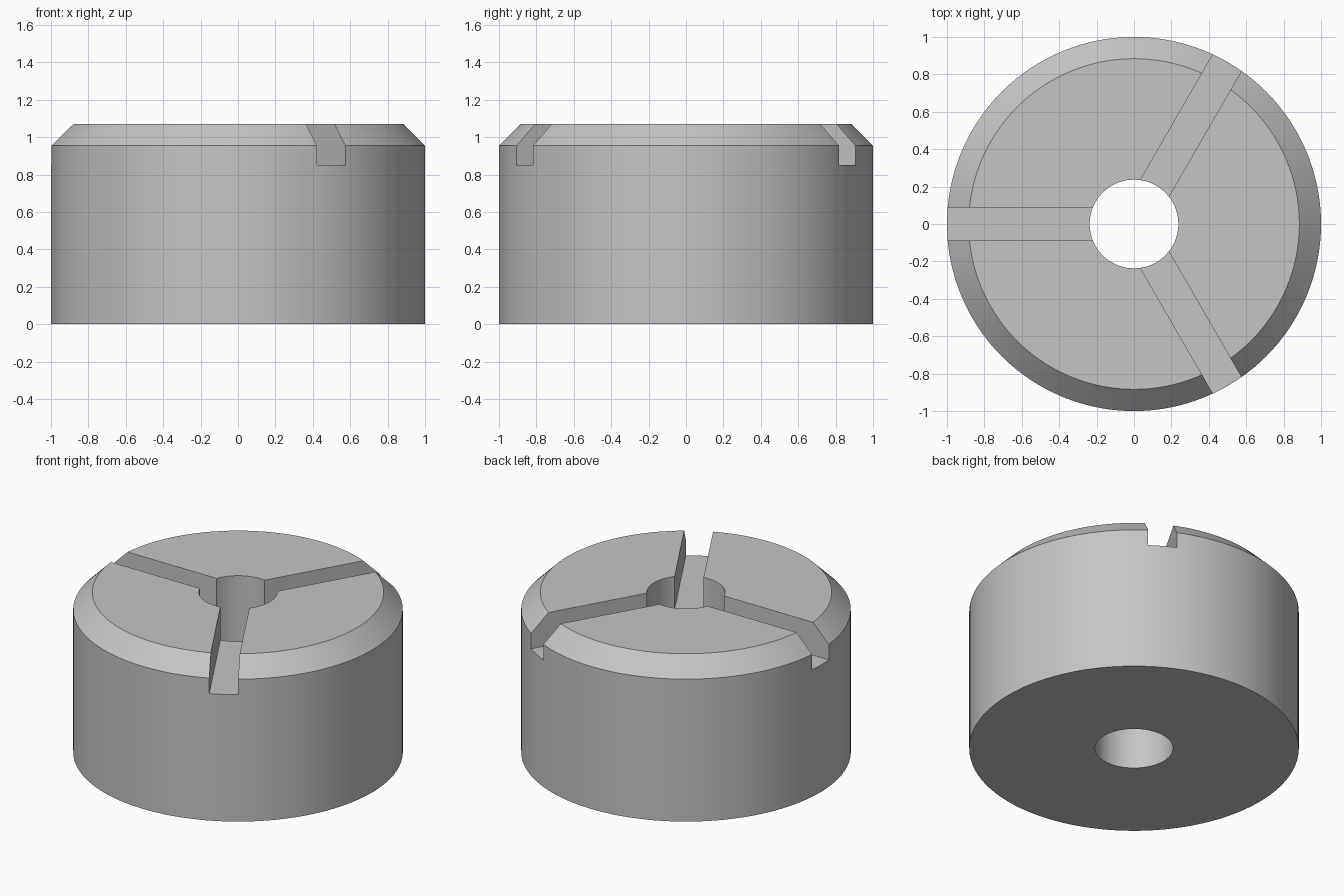
import bpy
import bmesh
import math
from mathutils import Matrix

if "Cube" in bpy.data.objects:
    bpy.data.objects.remove(bpy.data.objects["Cube"], do_unlink=True)

HEIGHT, RADIUS, BORE, CHAMFER = 1.07, 1.0, 0.237, 0.116
SLOT_WIDTH, SLOT_FLOOR = 0.176, 0.85
SEGMENTS = 128

grey = bpy.data.materials.new("plain_grey")
grey.use_nodes = True
colour = (0.56, 0.56, 0.56, 1.0)
grey.diffuse_color = colour
grey.node_tree.nodes["Principled BSDF"].inputs["Base Color"].default_value = colour


def add_object(name, bm):
    bmesh.ops.recalc_face_normals(bm, faces=bm.faces)
    mesh = bpy.data.meshes.new(name)
    bm.to_mesh(mesh)
    bm.free()
    mesh.materials.append(grey)
    obj = bpy.data.objects.new(name, mesh)
    bpy.context.collection.objects.link(obj)
    return obj


# Bored, chamfered cylinder turned from a closed profile
bm = bmesh.new()
profile = [(BORE, 0), (RADIUS, 0), (RADIUS, HEIGHT - CHAMFER),
           (RADIUS - CHAMFER, HEIGHT), (BORE, HEIGHT)]
verts = [bm.verts.new((r, 0, z)) for r, z in profile]
edges = [bm.edges.new((verts[i - 1], verts[i])) for i in range(len(verts))]
bmesh.ops.spin(bm, geom=verts + edges, cent=(0, 0, 0), axis=(0, 0, 1),
               angle=math.tau, steps=SEGMENTS, use_merge=True)
bmesh.ops.remove_doubles(bm, verts=bm.verts, dist=0.0001)
body = add_object("chuck_body", bm)

# Three radial slots, cut from the bore out through the rim
bpy.context.view_layer.objects.active = body
for angle in (60, 180, 300):
    bm = bmesh.new()
    bmesh.ops.create_cube(bm, size=1, matrix=(
        Matrix.Rotation(math.radians(angle), 4, "Z")
        @ Matrix.Translation((0.6, 0, SLOT_FLOOR + 0.5))
        @ Matrix.Diagonal((1.1, SLOT_WIDTH, 1, 1))))
    cutter = add_object("slot_cutter", bm)
    cutter.hide_render = True
    cut = body.modifiers.new("slot", "BOOLEAN")
    cut.operation = "DIFFERENCE"
    cut.solver = "EXACT"
    cut.object = cutter
    bpy.ops.object.modifier_apply(modifier=cut.name)
    bpy.data.objects.remove(cutter, do_unlink=True)

# Smooth round walls with crisp edges
bpy.ops.object.select_all(action="DESELECT")
body.select_set(True)
bpy.ops.object.shade_smooth_by_angle(angle=math.radians(25))
